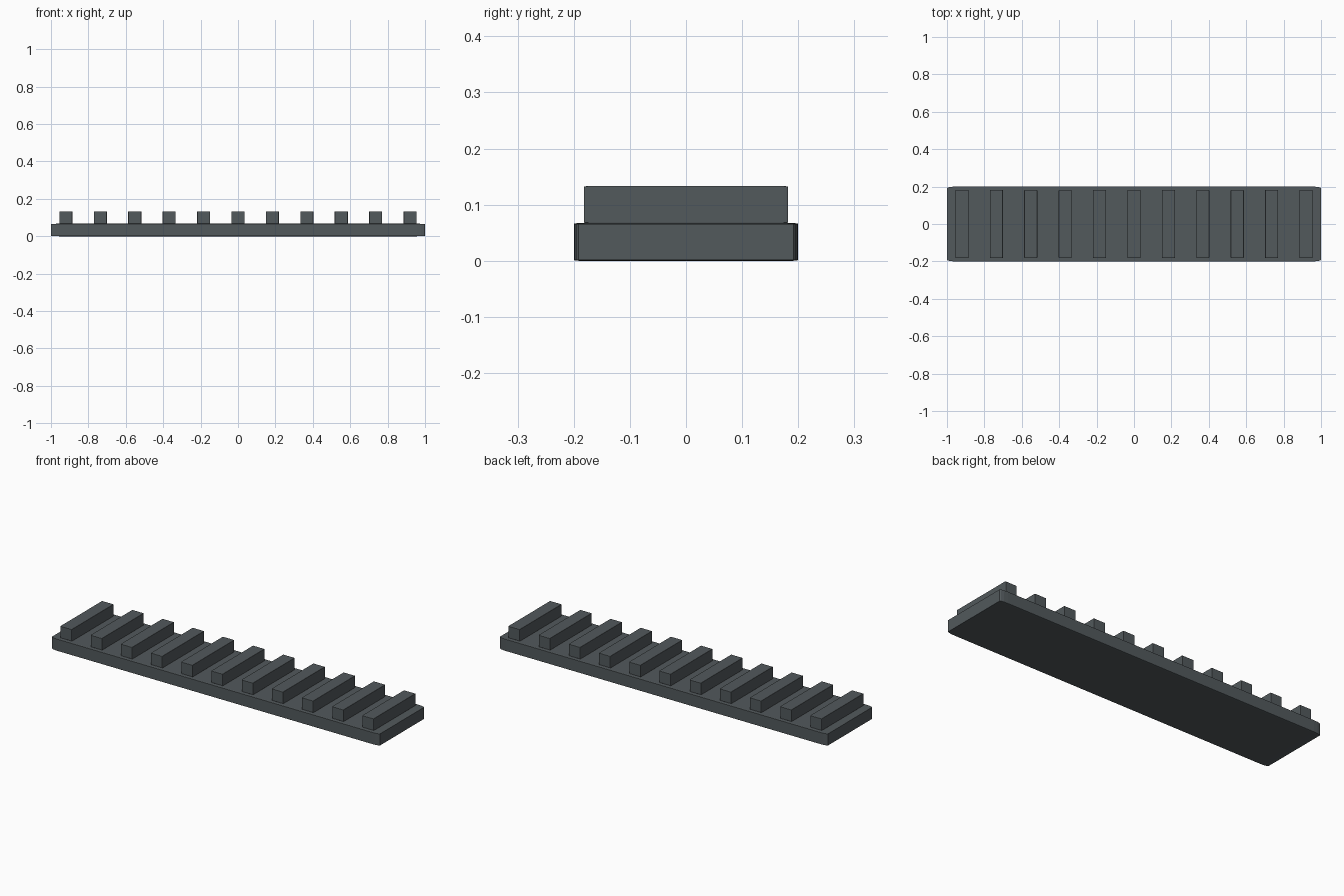
import bpy
import bmesh

cube = bpy.data.objects.get("Cube")
if cube:
    bpy.data.objects.remove(cube, do_unlink=True)

# Single dark slate finish
slate = bpy.data.materials.new("dark_slate")
slate.use_nodes = True
colour = (0.085, 0.1, 0.107, 1)
slate.diffuse_color = colour
slate.node_tree.nodes["Principled BSDF"].inputs["Base Color"].default_value = colour


def soft_block(name, size, centre):
    """Rounded unit block stretched to size, so the rounding stretches with it."""
    bm = bmesh.new()
    bmesh.ops.create_cube(bm, size=1)
    bmesh.ops.bevel(bm, geom=bm.edges[:], offset=0.022, segments=3,
                    profile=0.5, affect='EDGES')
    bmesh.ops.scale(bm, vec=size, verts=bm.verts)
    mesh = bpy.data.meshes.new(name)
    bm.to_mesh(mesh)
    bm.free()
    mesh.materials.append(slate)
    obj = bpy.data.objects.new(name, mesh)
    obj.location = centre
    bpy.context.collection.objects.link(obj)
    return obj


# Flat base plate
BASE_HEIGHT = 0.067
soft_block("base_plate", (2, 0.4, BASE_HEIGHT), (0, 0, BASE_HEIGHT / 2))

# Row of evenly spaced cross bars on top
BAR_COUNT, BAR_PITCH, BAR_HEIGHT = 11, 0.184, 0.066
for i in range(BAR_COUNT):
    x = (i - (BAR_COUNT - 1) / 2) * BAR_PITCH
    soft_block(f"cross_bar_{i + 1}", (0.07, 0.364, BAR_HEIGHT),
               (x, 0, BASE_HEIGHT + BAR_HEIGHT / 2))
